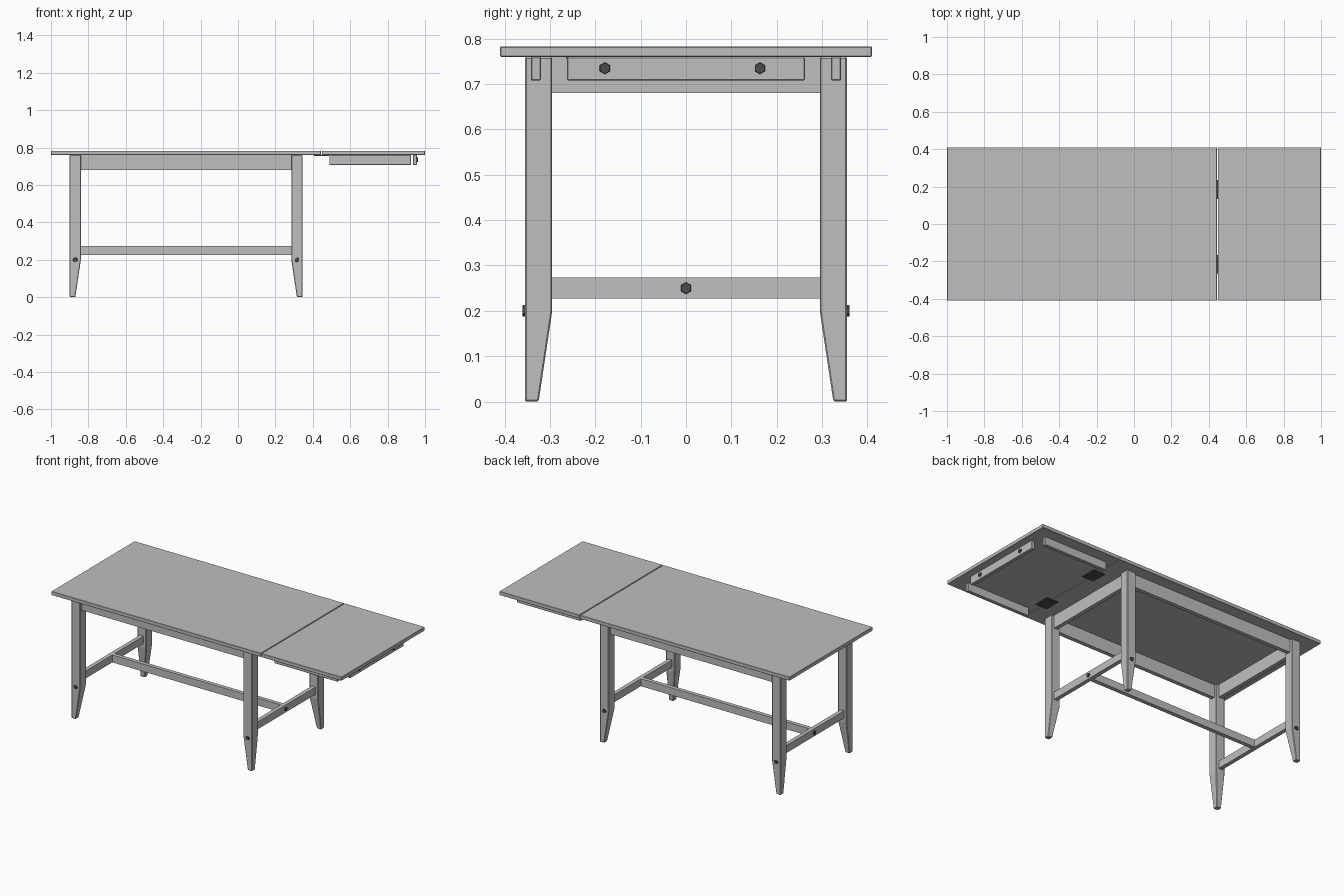
import bpy
import bmesh
from math import pi
from mathutils import Matrix

cube = bpy.data.objects.get("Cube")
if cube:
    bpy.data.objects.remove(cube, do_unlink=True)


def material(name, value):
    mat = bpy.data.materials.new(name)
    mat.use_nodes = True
    colour = (value, value, value, 1)
    mat.diffuse_color = colour
    mat.node_tree.nodes["Principled BSDF"].inputs["Base Color"].default_value = colour
    return mat


WOOD = material("light grey wood", 0.52)
METAL = material("dark grey metal", 0.07)


def finish(name, bm, mat, bevel=0):
    mesh = bpy.data.meshes.new(name)
    bm.to_mesh(mesh)
    bm.free()
    mesh.materials.append(mat)
    obj = bpy.data.objects.new(name, mesh)
    bpy.context.collection.objects.link(obj)
    if bevel:
        mod = obj.modifiers.new("soft edges", "BEVEL")
        mod.width = bevel
        mod.segments = 1
    return obj


def box(name, x, y, z, mat=WOOD, bevel=0):
    """Box given by its (low, high) range on each axis."""
    bm = bmesh.new()
    bmesh.ops.create_cube(bm, size=1)
    for v in bm.verts:
        v.co = [r[0] if c < 0 else r[1] for c, r in zip(v.co, (x, y, z))]
    return finish(name, bm, mat, bevel)


def bolt(name, location, axis, angle):
    """Low hexagonal bolt head, turned to face along x or y."""
    bm = bmesh.new()
    place = Matrix.Translation(location) @ Matrix.Rotation(angle, 4, axis)
    if axis == "Y":
        place = place @ Matrix.Rotation(pi / 2, 4, "Z")
    bmesh.ops.create_cone(bm, cap_ends=True, segments=6, radius1=0.014,
                          radius2=0.012, depth=0.012, matrix=place)
    finish(name, bm, METAL)


def leg(name, sx, sy, cx):
    """Square leg whose two inner faces taper towards the foot."""
    cy, half, knee, top = sy * 0.325, 0.03, 0.2, 0.76
    bm = bmesh.new()
    rings = []
    for z, inner in ((0, 0), (knee, -half), (top, -half)):
        corners = ((inner, inner), (half, inner), (half, half), (inner, half))
        rings.append([bm.verts.new((cx + sx * a, cy + sy * b, z)) for a, b in corners])
    bm.faces.new(rings[0])
    bm.faces.new(rings[-1])
    for low, high in zip(rings, rings[1:]):
        for i in range(4):
            j = (i + 1) % 4
            bm.faces.new((low[i], low[j], high[j], high[i]))
    bmesh.ops.recalc_face_normals(bm, faces=bm.faces)
    finish(name, bm, WOOD, 0.003)


# Table top and extension leaf
box("main_top", (-1, 0.444), (-0.41, 0.41), (0.76, 0.783), bevel=0.002)
box("leaf_top", (0.448, 1), (-0.41, 0.41), (0.76, 0.783), bevel=0.002)

# Legs with side bolts, end aprons and end stretchers
T = 0.0125
for end, sx, cx in (("left", 1, 0.315), ("right", -1, -0.87)):
    for side, sy in (("front", -1), ("back", 1)):
        leg(f"{side}_{end}_leg", sx, sy, cx)
        bolt(f"{side}_{end}_leg_bolt", (cx, sy * 0.355, 0.2), "X", -sy * pi / 2)
    box(f"{end}_end_apron", (cx - T, cx + T), (-0.297, 0.297), (0.68, 0.76))
    box(f"{end}_end_stretcher", (cx - T, cx + T), (-0.297, 0.297), (0.227, 0.273))
    bolt(f"{end}_stretcher_bolt", (cx + sx * T, 0, 0.25), "Y", sx * pi / 2)

# Long aprons and the centre stretcher
for side, y in (("front", -0.325), ("back", 0.325)):
    box(f"{side}_apron", (-0.842, 0.287), (y - T, y + T), (0.68, 0.76))
box("centre_stretcher", (-0.858, 0.303), (-T, T), (0.227, 0.273))

# Rails, bolts and hinges under the leaf
for side, sy in (("front", -1), ("back", 1)):
    y = sy * 0.331
    box(f"{side}_leaf_rail", (0.488, 0.925), (y - 0.011, y + 0.011), (0.708, 0.76), bevel=0.002)
    bolt(f"{side}_leaf_rail_bolt", (0.957, sy * 0.171 - 0.008, 0.735), "Y", pi / 2)
    y = sy * 0.2 - 0.015
    box(f"{side}_hinge", (0.406, 0.486), (y - 0.05, y + 0.05), (0.756, 0.7605), METAL)
box("leaf_end_rail", (0.935, 0.957), (-0.262, 0.262), (0.708, 0.76), bevel=0.002)
